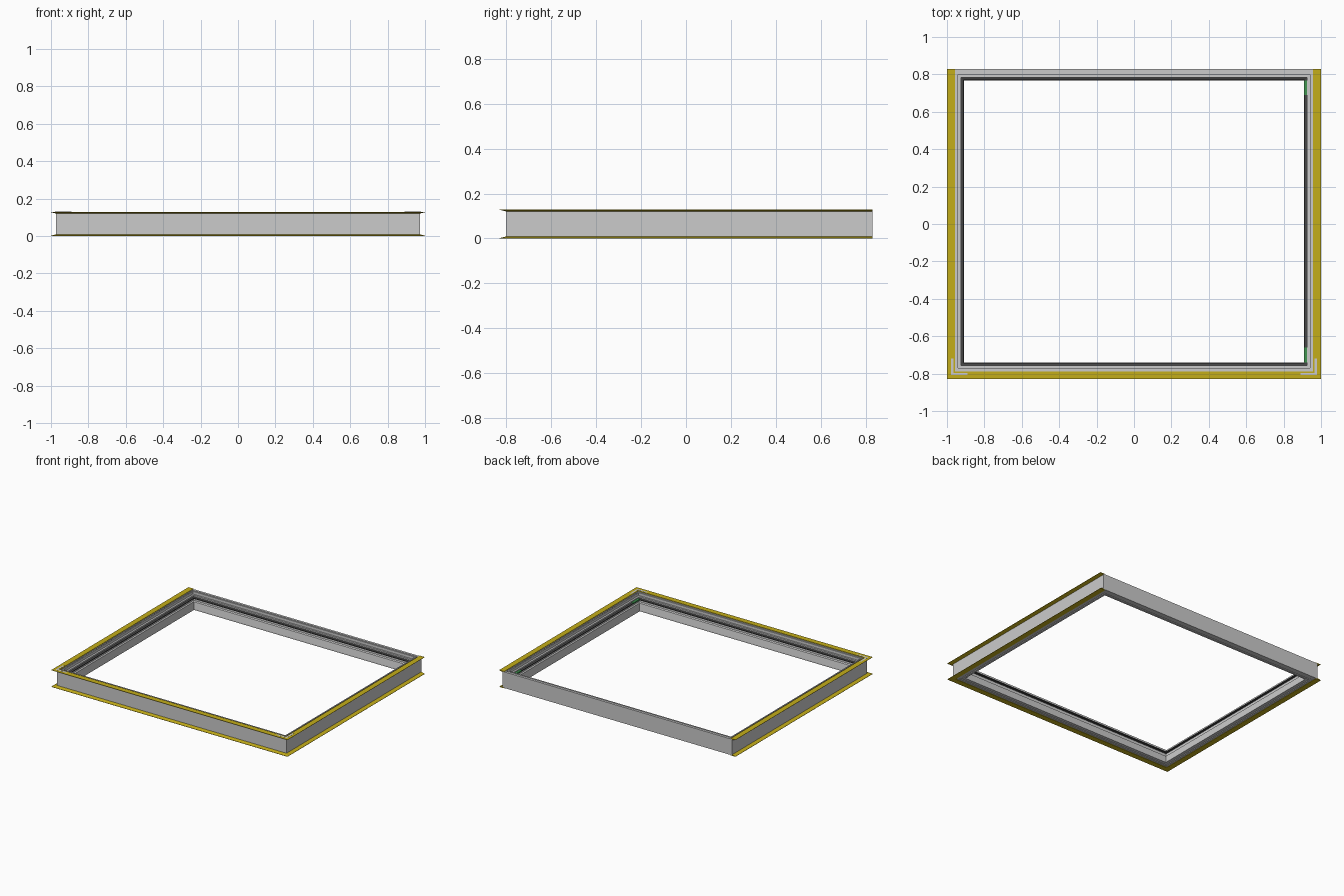
import bpy, bmesh

if "Cube" in bpy.data.objects:
    bpy.data.objects.remove(bpy.data.objects["Cube"])

# Outer wall faces of the grey frame
HX, YF, YB = 0.972, -0.802, 0.83


def material(name, color):
    m = bpy.data.materials.new(name)
    m.diffuse_color = color
    m.use_nodes = True
    m.node_tree.nodes["Principled BSDF"].inputs["Base Color"].default_value = m.diffuse_color
    return m


yellow = material("yellow", (0.55, 0.42, 0.01, 1))
green = material("green", (0.05, 0.3, 0.08, 1))
dark = material("dark_rubber", (0.06, 0.06, 0.06, 1))


def finish(name, bm, mat=None):
    bmesh.ops.recalc_face_normals(bm, faces=bm.faces)
    me = bpy.data.meshes.new(name)
    bm.to_mesh(me)
    bm.free()
    ob = bpy.data.objects.new(name, me)
    bpy.context.collection.objects.link(ob)
    if mat:
        me.materials.append(mat)
    return ob


def sweep(name, profile, closed=True, mat=None):
    """Sweep (inset, height) points round the rectangle with mitred corners.
    When open, the two sides stop square at the back."""
    bm = bmesh.new()
    rings = []
    for sx, back in ((-1, True), (-1, False), (1, False), (1, True)):
        ring = []
        for d, z in profile:
            y = (YB - d if closed else YB) if back else YF + d
            ring.append(bm.verts.new((sx * (HX - d), y, z)))
        rings.append(ring)
    n = len(profile)
    for k in range(4 if closed else 3):
        a, b = rings[k], rings[(k + 1) % 4]
        for i in range(n):
            j = (i + 1) % n
            bm.faces.new((a[i], a[j], b[j], b[i]))
    if not closed:
        bm.faces.new(rings[0])
        bm.faces.new(rings[3])
    return finish(name, bm, mat)


def box(name, x0, x1, y0, y1, z0, z1, mat=None):
    bm = bmesh.new()
    bmesh.ops.create_cube(bm, size=1)
    for v in bm.verts:
        v.co = ((x0 + x1) / 2 + v.co.x * (x1 - x0),
                (y0 + y1) / 2 + v.co.y * (y1 - y0),
                (z0 + z1) / 2 + v.co.z * (z1 - z0))
    return finish(name, bm, mat)


# Grey frame: flat outer wall, stepped inner side
sweep("frame", [
    (0, 0.003), (0, 0.126), (0.018, 0.126), (0.018, 0.118),
    (0.024, 0.118), (0.024, 0.126), (0.032, 0.126), (0.032, 0.105),
    (0.046, 0.105), (0.046, 0.066), (0.054, 0.060), (0.062, 0.012),
    (0.062, 0.003), (0.046, 0.003), (0.046, 0.008), (0.032, 0.008),
    (0.032, 0.003)])

# Inner seal along the ledge
sweep("inner_seal", [(0.046, 0.095), (0.060, 0.092), (0.060, 0.086),
                     (0.046, 0.084)], mat=dark)

# Yellow tapered trims, top and bottom, on three sides
trim = [(-0.028, 0.002), (-0.028, 0.0), (0.014, 0.0), (0.014, 0.006),
        (0.0, 0.009)]
sweep("bottom_trim", trim, False, yellow)
sweep("top_trim", [(d, 0.1295 - z) for d, z in trim], False, yellow)

# Thin corner plates at the front, and green clips in the right-hand corners
for s, side in ((-1, "left"), (1, "right")):
    xa, xb = sorted((s * 0.978, s * 0.966))
    box(f"corner_plate_side_{side}", xa, xb, -0.808, -0.72, 0.126, 0.13)
    xa, xb = sorted((s * 0.966, s * 0.89))
    box(f"corner_plate_front_{side}", xa, xb, -0.808, -0.796, 0.126, 0.13)
for name, y0, y1 in (("front", -0.74, -0.66), ("back", 0.69, 0.768)):
    box(f"clip_{name}", 0.908, 0.928, y0, y1, 0.088, 0.098, green)
